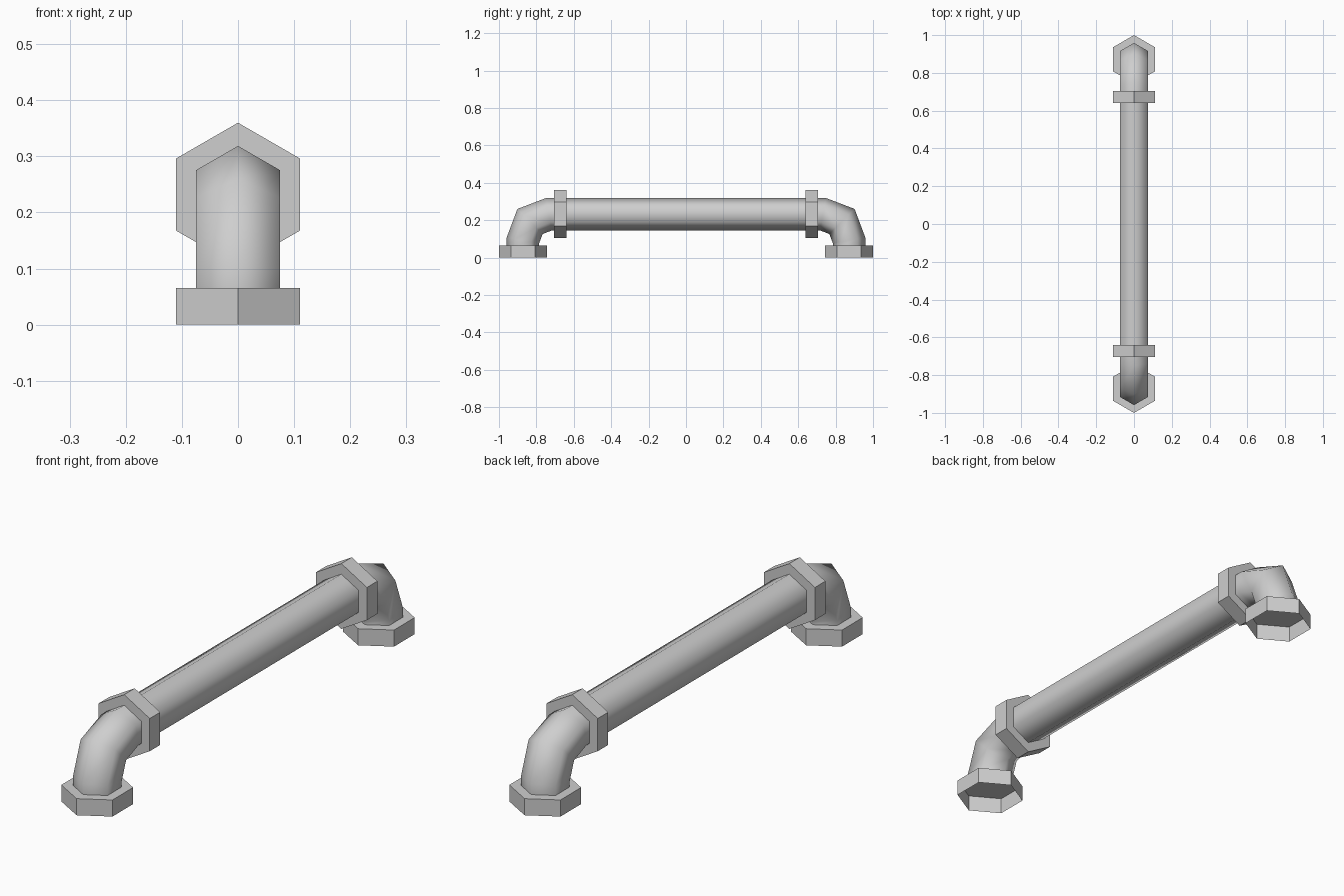
import bpy
import bmesh
from math import cos, sin, pi
from mathutils import Vector

cube = bpy.data.objects.get("Cube")
if cube:
    bpy.data.objects.remove(cube, do_unlink=True)

SIDES = 6
PIPE_R = 0.0866
COLLAR_R = 0.128
AXIS_Z = 0.232
FOOT_Y = 0.872
COLLAR_T = 0.065

steel = bpy.data.materials.new("grey steel")
steel.use_nodes = True
grey = (0.62, 0.62, 0.62, 1)
steel.diffuse_color = grey
steel.node_tree.nodes["Principled BSDF"].inputs["Base Color"].default_value = grey


def sweep(name, path, radius, caps=(True, True), smooth=False):
    """Sweep a hexagon along a path in the YZ plane with mitred joints."""
    pts = [Vector((0, y, z)) for y, z in path]
    dirs = [(b - a).normalized() for a, b in zip(pts, pts[1:])]
    side = Vector((1, 0, 0))
    bm = bmesh.new()
    rings = []
    for i, p in enumerate(pts):
        before, after = dirs[max(i - 1, 0)], dirs[min(i, len(dirs) - 1)]
        tangent = (before + after).normalized()
        up = side.cross(tangent) / tangent.dot(after)
        rings.append([bm.verts.new(p + radius * (up * cos(a) + side * sin(a)))
                      for a in (2 * pi * k / SIDES for k in range(SIDES))])
    for r, s in zip(rings, rings[1:]):
        for k in range(SIDES):
            n = (k + 1) % SIDES
            bm.faces.new((r[k], r[n], s[n], s[k]))
    for cap, ring in zip(caps, (rings[0], rings[-1])):
        if cap:
            bm.faces.new(ring)
    bmesh.ops.recalc_face_normals(bm, faces=bm.faces)
    for f in bm.faces:
        f.smooth = smooth
    mesh = bpy.data.meshes.new(name)
    bm.to_mesh(mesh)
    bm.free()
    mesh.materials.append(steel)
    obj = bpy.data.objects.new(name, mesh)
    bpy.context.collection.objects.link(obj)
    return obj


# Pipe: riser, two-step elbow and straight run, mirrored to the other end
half = [(FOOT_Y, COLLAR_T), (FOOT_Y, 0.092), (0.834, 0.193),
        (0.732, AXIS_Z), (0.64, AXIS_Z)]
path = half + [(-y, z) for y, z in reversed(half)]
sweep("pipe", path, PIPE_R, caps=(False, False), smooth=True)

# Collars around the run, and open-bottomed feet under each riser
for label, s in (("back", 1), ("front", -1)):
    sweep(label + "_collar", [(s * 0.64, AXIS_Z), (s * 0.705, AXIS_Z)], COLLAR_R)
    foot = sweep(label + "_foot", [(s * FOOT_Y, 0), (s * FOOT_Y, COLLAR_T)],
                 COLLAR_R, caps=(False, True))
    # Keep the walls and top facing outward
    bm = bmesh.new()
    bm.from_mesh(foot.data)
    top = max(bm.faces, key=lambda f: f.calc_center_median().z)
    if top.normal.z < 0:
        bmesh.ops.reverse_faces(bm, faces=bm.faces)
    bm.to_mesh(foot.data)
    bm.free()
